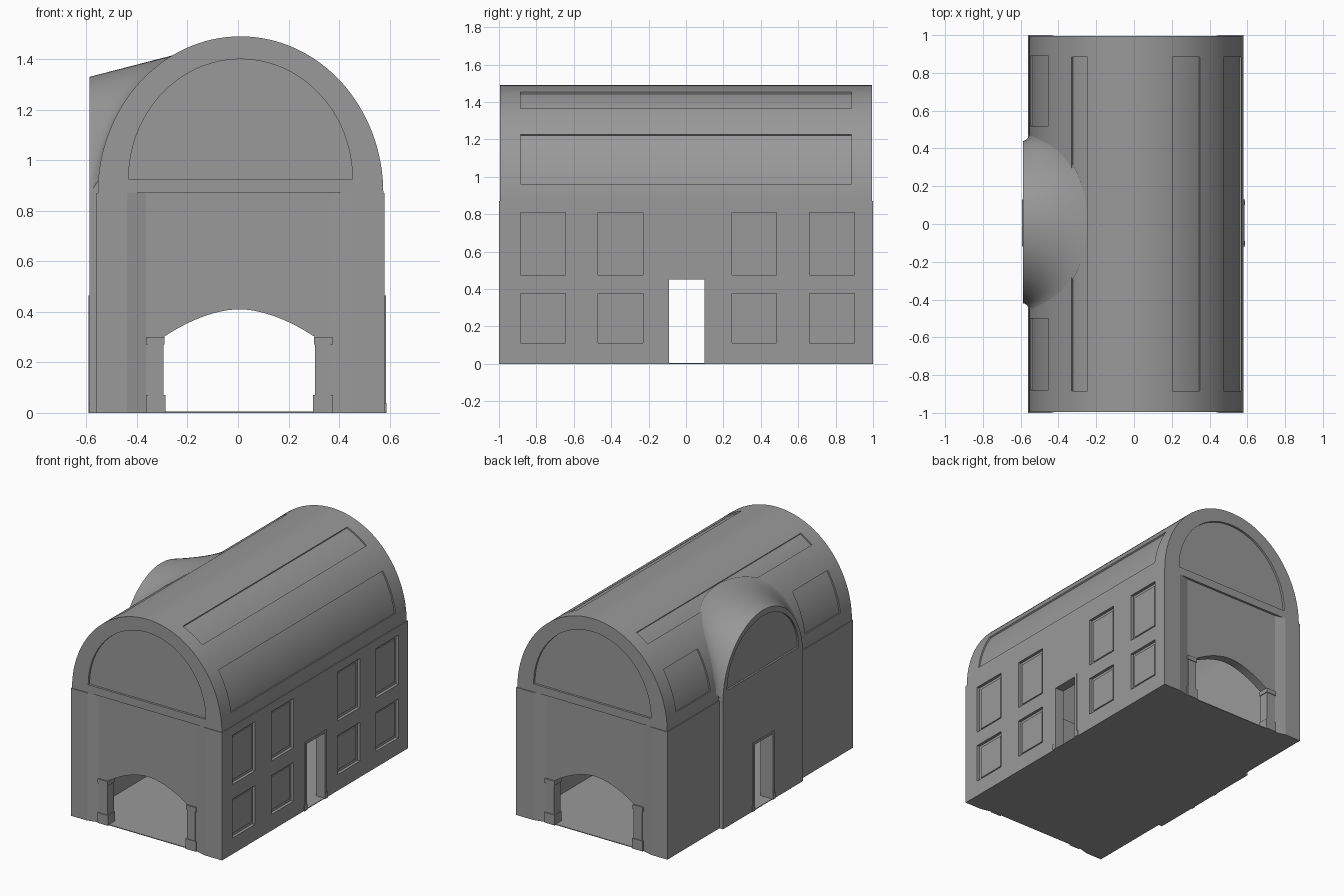
import bpy, bmesh
from math import sin, cos, pi, radians

if "Cube" in bpy.data.objects:
    bpy.data.objects.remove(bpy.data.objects["Cube"])

stone = bpy.data.materials.new("plain grey")
stone.use_nodes = True
GREY = (0.32, 0.32, 0.32, 1)
stone.diffuse_color = GREY
stone.node_tree.nodes["Principled BSDF"].inputs["Base Color"].default_value = GREY

CX, SPRING, HALF, RISE = 0.01, 0.87, 0.565, 0.62


def finish(name, bm):
    bmesh.ops.recalc_face_normals(bm, faces=bm.faces)
    mesh = bpy.data.meshes.new(name)
    bm.to_mesh(mesh)
    bm.free()
    mesh.materials.append(stone)
    obj = bpy.data.objects.new(name, mesh)
    bpy.context.collection.objects.link(obj)
    return obj


def prism(name, pts, axis, lo, hi):
    """Extrude a 2D outline along an axis; the outline uses the other two axes in order."""
    def place(p, d):
        co = list(p)
        co.insert("xyz".index(axis), d)
        return co
    bm = bmesh.new()
    rings = [[bm.verts.new(place(p, d)) for p in pts] for d in (lo, hi)]
    for ring in rings:
        bm.faces.new(ring)
    for i in range(len(pts)):
        j = (i + 1) % len(pts)
        bm.faces.new((rings[0][i], rings[0][j], rings[1][j], rings[1][i]))
    return finish(name, bm)


def rect(a, b, c, d):
    return [(a, c), (b, c), (b, d), (a, d)]


def box(name, x0, x1, y0, y1, z0, z1):
    return prism(name, rect(x0, x1, y0, y1), "z", z0, z1)


def arc(cx, cz, rx, rz, a=0.0, b=pi, n=48):
    return [(cx + rx * cos(a + (b - a) * i / n), cz + rz * sin(a + (b - a) * i / n))
            for i in range(n + 1)]


def cut(obj, cutters):
    bpy.context.view_layer.objects.active = obj
    for c in cutters:
        mod = obj.modifiers.new("cut", "BOOLEAN")
        mod.operation, mod.solver, mod.object = "DIFFERENCE", "EXACT", c
        bpy.ops.object.modifier_apply(modifier=mod.name)
        bpy.data.objects.remove(c)


def smooth(obj):
    bpy.ops.object.select_all(action="DESELECT")
    obj.select_set(True)
    bpy.context.view_layer.objects.active = obj
    bpy.ops.object.shade_smooth_by_angle(angle=radians(30))


def doorway():
    return box("door_cutter", -1, 1, -0.09, 0.10, 0.005, 0.45)


# Walls: plan with corner piers and shallow splayed recesses at both ends
half_plan = [(0.58, 1), (0.45, 1), (0.37, 0.98), (-0.365, 0.98), (-0.44, 1), (-0.56, 1)]
plan = half_plan + [(x, -y) for x, y in reversed(half_plan)]
walls = prism("walls", plan, "z", 0, SPRING)

# Wide arched entrance through both ends
opening = [(-0.295, 0.005), (0.305, 0.005)]
for i in range(25):
    u = 1 - i / 12
    opening.append((0.005 + 0.3 * u, 0.30 + 0.11 * (1 - abs(u) ** 1.8)))
cutters = [box("hall_cutter", -0.50, 0.52, -0.92, 0.92, 0.005, 1),
           prism("arch_cutter", opening, "y", -2, 2), doorway()]

# Two rows of recessed windows on the right side
windows = [(y, y + 0.24, z0, z1) for y in (-0.885, -0.47, 0.245, 0.66)
           for z0, z1 in ((0.11, 0.375), (0.475, 0.81))]
for w in windows:
    cutters.append(box("window_cutter", 0.56, 0.7, *w))
cut(walls, cutters)

# Raised glazing plate inside each window recess
for y0, y1, z0, z1 in windows:
    box("window_pane", 0.555, 0.566, y0 + 0.02, y1 - 0.02, z0 + 0.02, z1 - 0.02)

# Barrel vault roof
roof = prism("vault_roof", arc(CX, SPRING, HALF, RISE, n=64), "y", -0.995, 0.995)
cutters = [prism("vault_cutter", arc(CX, SPRING - 0.01, HALF - 0.05, RISE - 0.04),
                 "y", -0.94, 0.94)]

# Lunettes sunk into both gables
for s in (-1, 1):
    cutters.append(prism("lunette_cutter", arc(CX, 0.925, 0.443, 0.475), "y",
                         *sorted((s * 0.98, s * 1.2))))


# Roof lights: curved panels sunk into the vault
def roof_light(a, b, y0, y1):
    a, b = radians(a), radians(b)
    inner = arc(CX, SPRING, HALF - 0.01, RISE - 0.01, a, b, 12)
    outer = arc(CX, SPRING, HALF + 0.05, RISE + 0.05, a, b, 12)
    return prism("roof_light_cutter", inner + outer[::-1], "y", y0, y1)


cutters += [roof_light(8.5, 35, -0.885, 0.885), roof_light(53, 70, -0.885, 0.885),
            roof_light(117, 127, -0.885, 0.885),
            roof_light(145, 171.5, 0.52, 0.89), roof_light(145, 171.5, -0.88, -0.50)]
cut(roof, cutters)
smooth(roof)

# Projecting bay on the left-hand elevation, with round gable, lunette and door
BY, BW, BH = 0.01, 0.43, 0.46
bay = prism("bay_wall", [(BY - BW, 0), (BY + BW, 0)] + arc(BY, SPRING, BW, BH),
            "x", -0.587, -0.535)
cut(bay, [doorway(), prism("bay_lunette_cutter", arc(BY, 0.93, 0.385, 0.36),
                           "x", -0.7, -0.575)])
smooth(bay)

# Flared dormer roof running from the bay gable into the vault
bm = bmesh.new()
rows = []
STEPS, N = 8, 48
for i in range(N + 1):
    s = pi * i / N
    ax, ay, az = -0.587, BY + BW * cos(s), SPRING + BH * sin(s)
    bx, by = -0.553 + 0.305 * sin(s), BY + (BW + 0.03) * cos(s)
    bz = SPRING + RISE * max(0, 1 - ((bx - CX) / HALF) ** 2) ** 0.5 - 0.004
    row = []
    for k in range(STEPS + 1):
        t = k / STEPS
        flare = t * t
        row.append(bm.verts.new((ax + (bx - ax) * t, ay + (by - ay) * flare,
                                 az + (bz - az) * t)))
    rows.append(row)
for r0, r1 in zip(rows, rows[1:]):
    for k in range(STEPS):
        bm.faces.new((r0[k], r0[k + 1], r1[k + 1], r1[k]))
smooth(finish("dormer_roof", bm))

# Entrance jambs with bases and imposts, both ends
for end in (-1, 1):
    for side in (-1, 1):
        for part, x0, x1, out, z0, z1 in (("jamb", 0.30, 0.362, 0.985, 0, 0.30),
                                          ("jamb_base", 0.292, 0.37, 0.99, 0, 0.07),
                                          ("impost", 0.295, 0.37, 0.99, 0.27, 0.30)):
            xs = sorted((0.005 + side * x0, 0.005 + side * x1))
            ys = sorted((end * 0.915, end * out))
            box("entrance_" + part, *xs, *ys, z0, z1)

# Side door surrounds
for name, x0, x1 in (("right", 0.575, 0.585), ("left", -0.592, -0.58)):
    for y0, y1, yb0, yb1 in ((-0.11, -0.09, -0.12, -0.09), (0.10, 0.12, 0.10, 0.13)):
        box(name + "_door_jamb", x0, x1, y0, y1, 0, 0.45)
        box(name + "_door_base", x0, x1 + 0.002, yb0, yb1, 0, 0.04)
    box(name + "_door_lintel", x0, x1, -0.11, 0.12, 0.45, 0.465)
